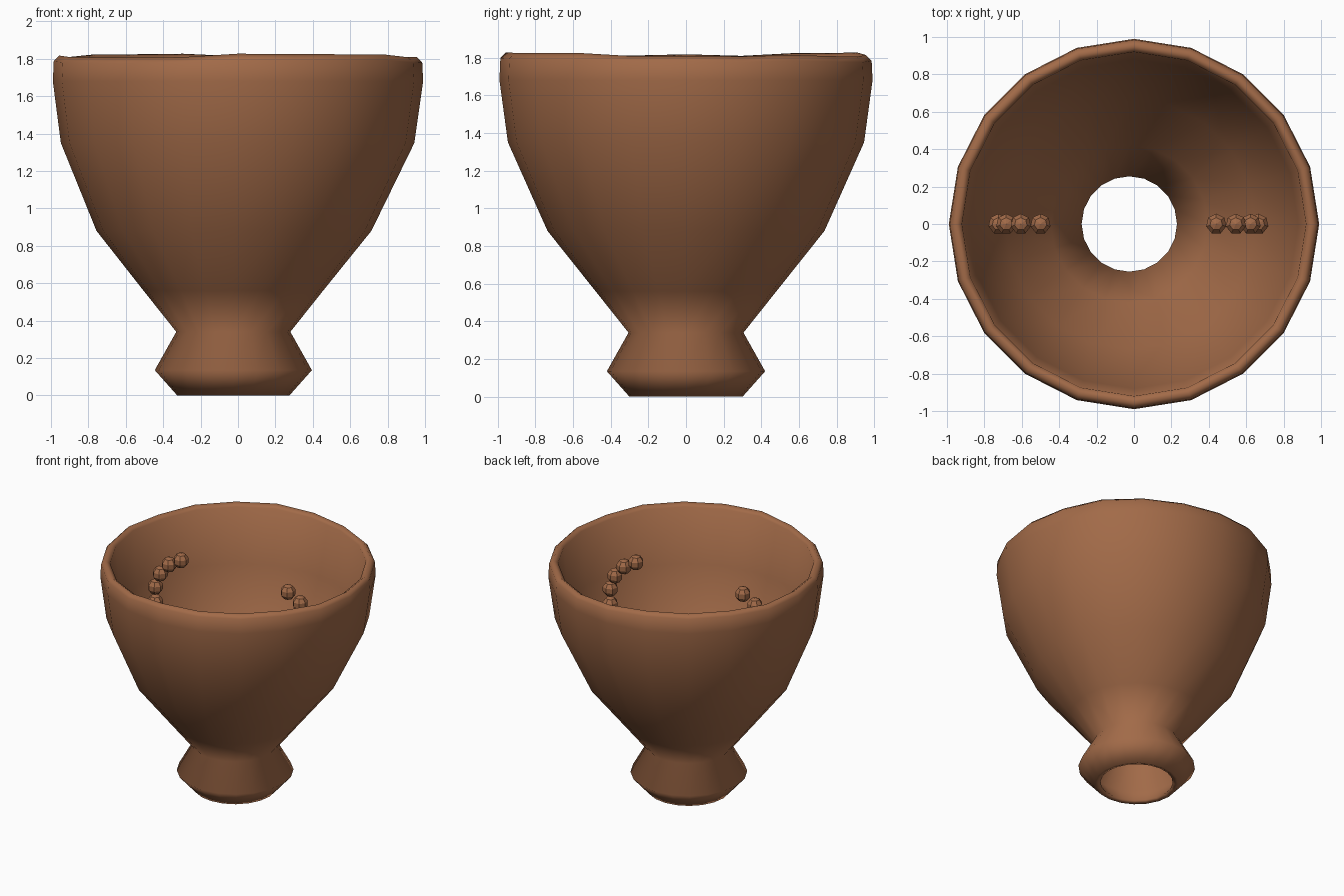
import bpy, bmesh, math, random

random.seed(4)
if "Cube" in bpy.data.objects:
    bpy.data.objects.remove(bpy.data.objects["Cube"])

clay = bpy.data.materials.new("brown clay")
clay.use_nodes = True
colour = (0.36, 0.145, 0.065, 1)
clay.diffuse_color = colour
clay.node_tree.nodes["Principled BSDF"].inputs["Base Color"].default_value = colour

SIDES = 20
# Closed wall section (radius, height): up the outside, over the lip, down the inside
SECTION = [(0.30, 0), (0.42, 0.135), (0.305, 0.34), (0.48, 0.56), (0.735, 0.88),
           (0.945, 1.35), (0.99, 1.68), (0.985, 1.785), (0.955, 1.815), (0.92, 1.79),
           (0.88, 1.37), (0.67, 0.92), (0.42, 0.6), (0.255, 0.35), (0.35, 0.14), (0.26, 0.01)]


def add_object(name, bm, smooth):
    mesh = bpy.data.meshes.new(name)
    bmesh.ops.recalc_face_normals(bm, faces=bm.faces)
    for face in bm.faces:
        face.smooth = smooth
    bm.to_mesh(mesh)
    bm.free()
    mesh.materials.append(clay)
    obj = bpy.data.objects.new(name, mesh)
    bpy.context.collection.objects.link(obj)
    return obj


# Goblet bowl and hollow foot, with a slightly uneven hand-made lip
bm = bmesh.new()
rings = []
wobble = [random.uniform(-0.012, 0.014) for _ in range(SIDES)]
for radius, z in SECTION:
    shift = -0.025 * max(0, min(1, (1.4 - z) / 0.6))
    ring = []
    for i in range(SIDES):
        a = math.tau * i / SIDES
        dz = wobble[i] if z > 1.7 else 0
        ring.append(bm.verts.new((radius * math.cos(a) + shift, radius * math.sin(a), z + dz)))
    rings.append(ring)
for k, ring in enumerate(rings):
    above = rings[(k + 1) % len(rings)]
    for i in range(SIDES):
        j = (i + 1) % SIDES
        bm.faces.new((ring[i], ring[j], above[j], above[i]))
add_object("goblet_body", bm, True)

# Two curved strings of beads inside the bowl
for side, name in ((1, "left_beads"), (-1, "right_beads")):
    bm = bmesh.new()
    for n in range(8):
        a = math.radians(70 - 20 * n)
        made = bmesh.ops.create_uvsphere(bm, u_segments=7, v_segments=5, radius=0.058)
        offset = (side * (0.35 + 0.35 * math.cos(a)) - 0.03, 0, 1.34 + 0.35 * math.sin(a))
        bmesh.ops.translate(bm, verts=made["verts"], vec=offset)
    add_object(name, bm, False)
